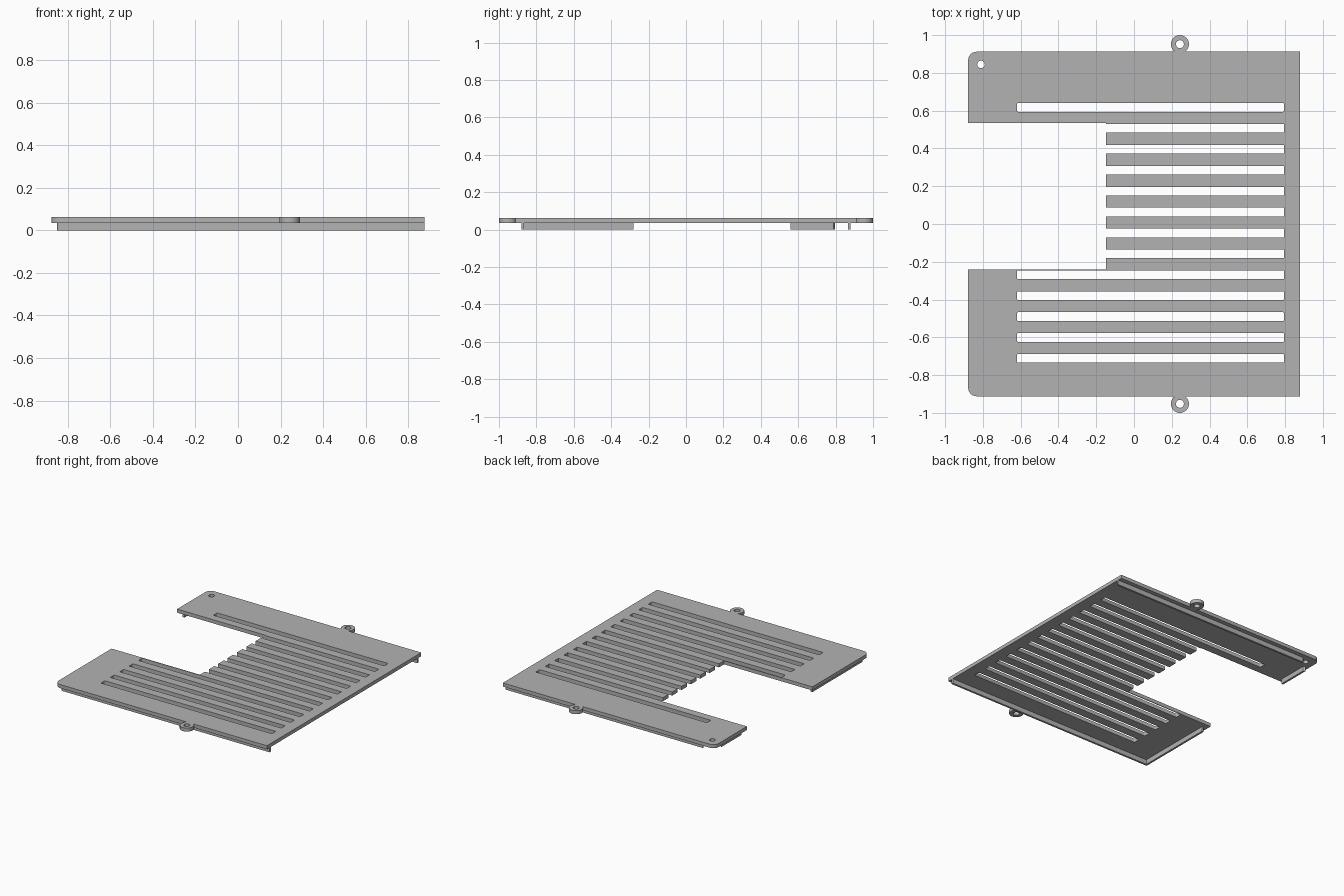
import bpy
from math import cos, sin, pi, sqrt

cube = bpy.data.objects.get("Cube")
if cube:
    bpy.data.objects.remove(cube)

grey = bpy.data.materials.new("plain grey")
grey.use_nodes = True
tone = (0.45, 0.45, 0.45, 1)
grey.diffuse_color = tone
grey.node_tree.nodes["Principled BSDF"].inputs["Base Color"].default_value = tone

BOTTOM, TOP = 0.035, 0.062      # plate thickness
HALF_X, HALF_Y = 0.878, 0.912   # plate outline
HOLE = (-0.81, 0.845)           # corner screw hole
CLEAR = 0.062                   # clearance around the screw


def arc(cx, cy, r, start, end, steps=8):
    angles = [start + (end - start) * i / steps for i in range(steps + 1)]
    return [(cx + r * cos(a), cy + r * sin(a)) for a in angles]


def circle(cx, cy, r, steps=32):
    return arc(cx, cy, r, 0, 2 * pi, steps)[:-1]


def rounded_box(x0, x1, y0, y1, r):
    return (arc(x1 - r, y1 - r, r, 0, pi / 2, 3) + arc(x0 + r, y1 - r, r, pi / 2, pi, 3)
            + arc(x0 + r, y0 + r, r, pi, 1.5 * pi, 3) + arc(x1 - r, y0 + r, r, 1.5 * pi, 2 * pi, 3))


def solid(name, loops, z0, z1):
    """Extrude a flat outline with holes between two heights."""
    curve = bpy.data.curves.new(name, "CURVE")
    curve.dimensions = "2D"
    curve.fill_mode = "BOTH"
    curve.extrude = (z1 - z0) / 2
    for loop in loops:
        spline = curve.splines.new("POLY")
        spline.points.add(len(loop) - 1)
        for point, (x, y) in zip(spline.points, loop):
            point.co = (x, y, 0, 1)
        spline.use_cyclic_u = True
    curve.materials.append(grey)
    obj = bpy.data.objects.new(name, curve)
    obj.location.z = (z0 + z1) / 2
    bpy.context.collection.objects.link(obj)
    bpy.ops.object.select_all(action="DESELECT")
    obj.select_set(True)
    bpy.context.view_layer.objects.active = obj
    bpy.ops.object.convert(target="MESH")
    bpy.ops.object.shade_smooth_by_angle(angle=0.6)
    return obj


# Vent slots, counted from the back; those beside the notch are open-ended
SLOT_LEFT, SLOT_RIGHT, SLOT_HALF = -0.62, 0.795, 0.023
NOTCH_X, NOTCH_FRONT, NOTCH_BACK = -0.147, -0.24, 0.534
slots = [0.617 - 0.1107 * i for i in range(13)]
open_slots = [y for y in slots if NOTCH_FRONT < y < NOTCH_BACK]
closed_slots = [y for y in slots if y not in open_slots]

# Plate outline, with the comb of bars along the notch
R = 0.045
outline = [(HALF_X, -HALF_Y), (HALF_X, HALF_Y)]
outline += arc(R - HALF_X, HALF_Y - R, R, pi / 2, pi)
outline += [(-HALF_X, NOTCH_BACK), (NOTCH_X, NOTCH_BACK)]
for y in open_slots:
    outline += [(NOTCH_X, y + SLOT_HALF), (SLOT_RIGHT, y + SLOT_HALF),
                (SLOT_RIGHT, y - SLOT_HALF), (NOTCH_X, y - SLOT_HALF)]
outline += [(NOTCH_X, NOTCH_FRONT), (-HALF_X, NOTCH_FRONT)]
outline += arc(R - HALF_X, R - HALF_Y, R, pi, 1.5 * pi)

holes = [rounded_box(SLOT_LEFT, SLOT_RIGHT, y - SLOT_HALF, y + SLOT_HALF, 0.006)
         for y in closed_slots]
solid("vent_plate", [outline, circle(*HOLE, 0.02)] + holes, BOTTOM, TOP)

# Screw lugs on the front and back edges
for name, side in (("front_lug", -1), ("back_lug", 1)):
    y = side * 0.952
    solid(name, [circle(0.243, y, 0.048), circle(0.243, y, 0.021)], BOTTOM, TOP)

# Locating rails under the plate
OUT_X, IN_X, OUT_Y, IN_Y = -0.85, -0.835, 0.88, 0.865
r = 0.015
solid("front_rail",
      [arc(OUT_X + r, r - OUT_Y, r, pi, 1.5 * pi)
       + [(HALF_X, -OUT_Y), (HALF_X, -IN_Y), (IN_X, -IN_Y), (IN_X, -0.28), (OUT_X, -0.28)]],
      0, BOTTOM)


# Back rails stop short around the corner screw
def clear_y(x):
    return HOLE[1] - sqrt(CLEAR ** 2 - (x - HOLE[0]) ** 2)


def clear_x(y):
    return HOLE[0] + sqrt(CLEAR ** 2 - (y - HOLE[1]) ** 2)


steps = [i / 4 for i in range(5)]
xs = [IN_X + (OUT_X - IN_X) * t for t in steps]
ys = [OUT_Y + (IN_Y - OUT_Y) * t for t in steps]
solid("back_side_rail",
      [[(OUT_X, 0.56), (IN_X, 0.56)] + [(x, clear_y(x)) for x in xs]], 0, BOTTOM)
solid("back_rail",
      [[(HALF_X, IN_Y), (HALF_X, OUT_Y)] + [(clear_x(y), y) for y in ys]], 0, BOTTOM)
